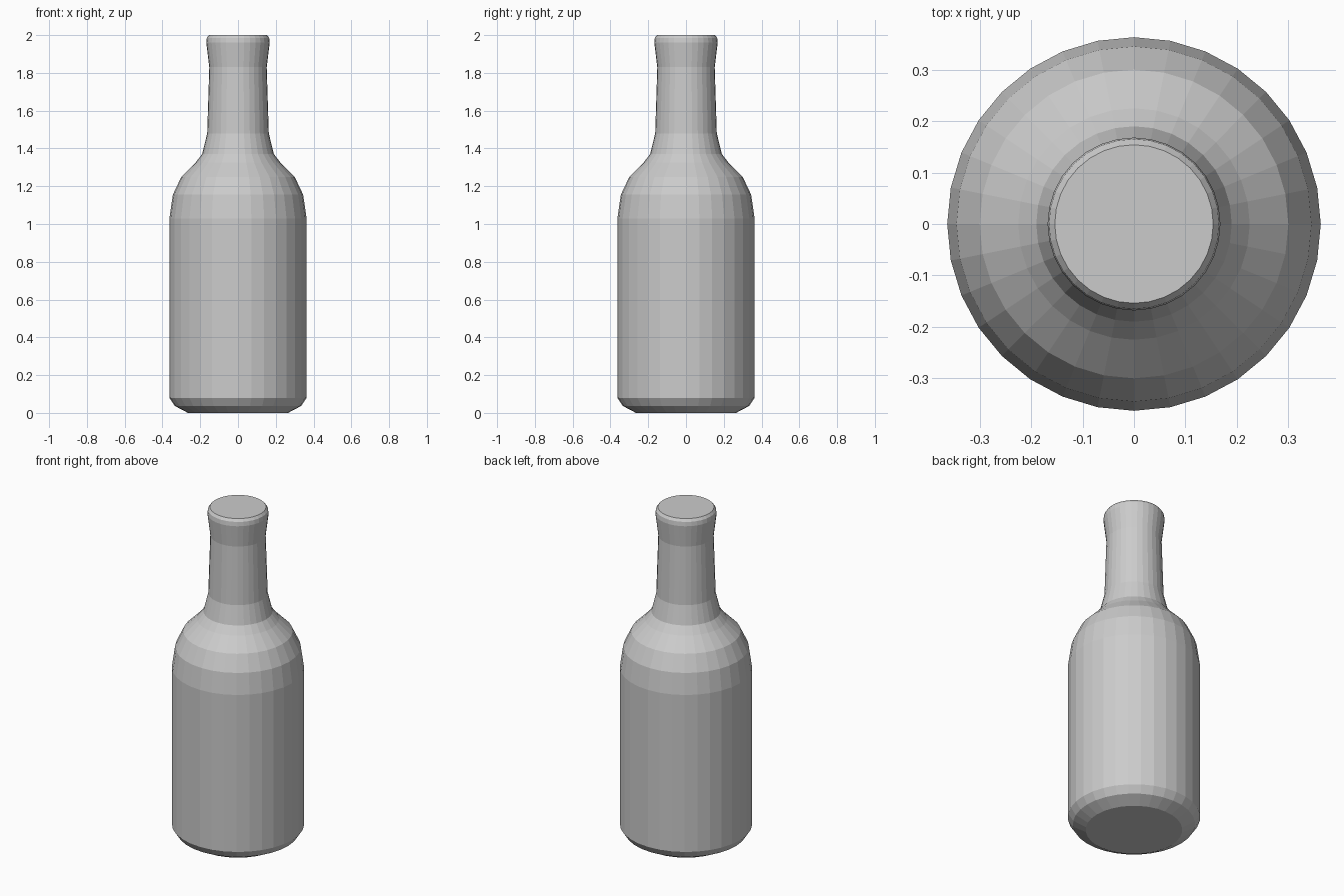
import bpy, bmesh, math

if "Cube" in bpy.data.objects:
    bpy.data.objects.remove(bpy.data.objects["Cube"])

SIDES = 32

# Bottle outline as (radius, height), from base to lip
PROFILE = [
    (0.265, 0.0), (0.335, 0.037), (0.363, 0.08),              # base bevel
    (0.363, 1.03), (0.345, 1.155), (0.30, 1.25),              # body and shoulder
    (0.225, 1.325), (0.19, 1.37), (0.163, 1.48),              # shoulder into neck
    (0.152, 1.83), (0.168, 1.96), (0.165, 1.985), (0.154, 2.0),  # neck and lip
]


def lathe(name, profile, sides):
    """Spin a profile around z, closing both ends with flat caps."""
    bm = bmesh.new()
    rings = []
    for r, z in profile:
        angles = [2 * math.pi * i / sides for i in range(sides)]
        rings.append([bm.verts.new((r * math.cos(a), r * math.sin(a), z)) for a in angles])
    for low, high in zip(rings, rings[1:]):
        for i in range(sides):
            j = (i + 1) % sides
            bm.faces.new((low[i], low[j], high[j], high[i]))
    bm.faces.new(rings[0][::-1])
    bm.faces.new(rings[-1])
    mesh = bpy.data.meshes.new(name)
    bm.to_mesh(mesh)
    bm.free()
    obj = bpy.data.objects.new(name, mesh)
    bpy.context.collection.objects.link(obj)
    return obj


# Closed flat-shaded bottle
lathe("bottle", PROFILE, SIDES)
